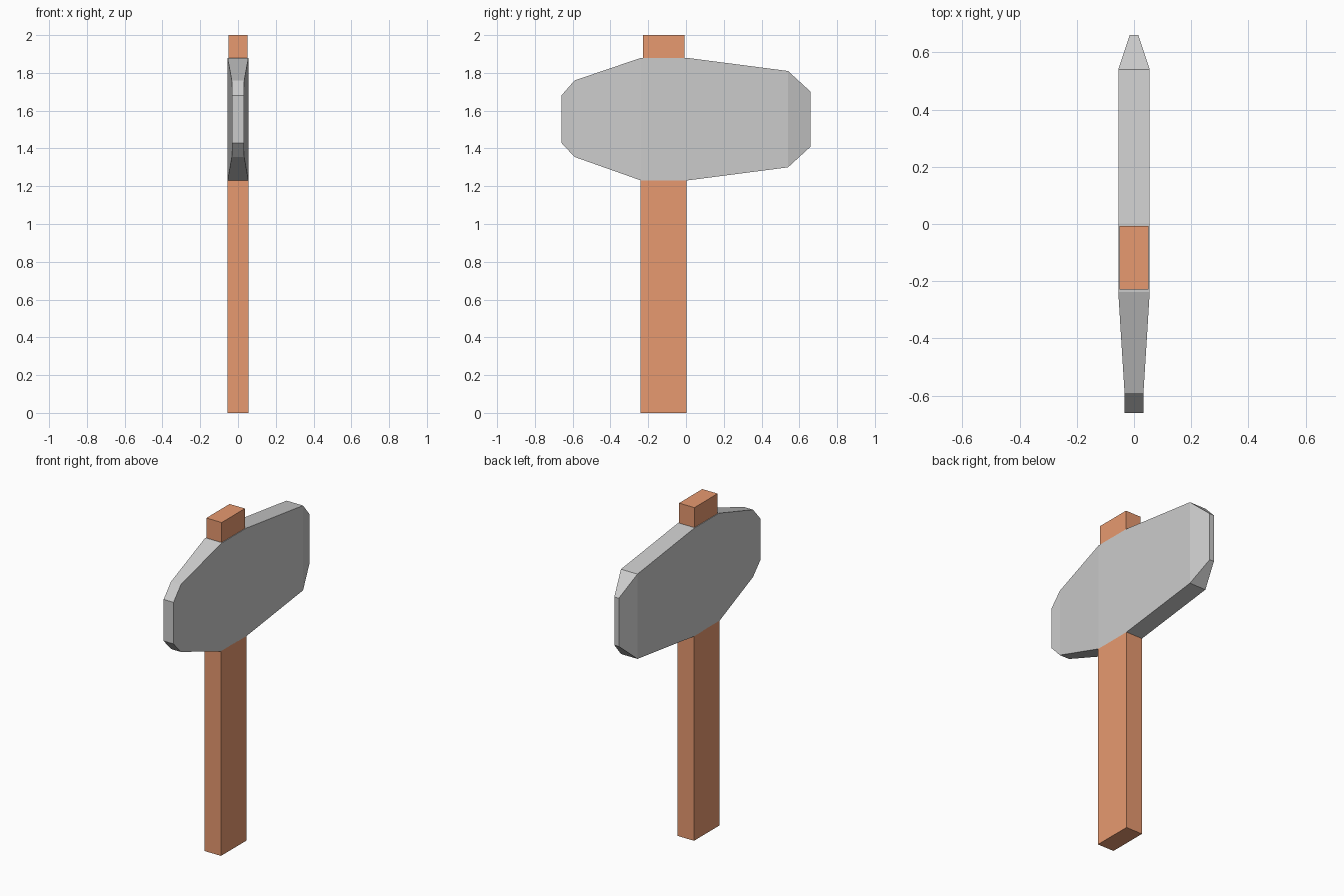
import bpy
import bmesh

if "Cube" in bpy.data.objects:
    bpy.data.objects.remove(bpy.data.objects["Cube"])


def loft(name, sections):
    """Closed solid skinned through a series of four-cornered sections."""
    bm = bmesh.new()
    rings = [[bm.verts.new(p) for p in s] for s in sections]
    for a, b in zip(rings, rings[1:]):
        for i in range(4):
            j = (i + 1) % 4
            bm.faces.new((a[i], a[j], b[j], b[i]))
    bm.faces.new(rings[0])
    bm.faces.new(rings[-1])
    bmesh.ops.recalc_face_normals(bm, faces=bm.faces[:])
    mesh = bpy.data.meshes.new(name)
    bm.to_mesh(mesh)
    bm.free()
    obj = bpy.data.objects.new(name, mesh)
    bpy.context.collection.objects.link(obj)
    return obj


def head_section(y, hx, low, high):
    return [(-hx, y, low), (hx, y, low), (hx, y, high), (-hx, y, high)]


def handle_section(z, hx, front, back):
    return [(-hx, front, z), (hx, front, z), (hx, back, z), (-hx, back, z)]


# Stone head: y, half width, bottom, top
loft("hammer_head", [head_section(*s) for s in (
    (-0.66, 0.033, 1.43, 1.68),
    (-0.59, 0.033, 1.355, 1.76),
    (-0.237, 0.055, 1.23, 1.88),
    (0.002, 0.055, 1.23, 1.88),
    (0.54, 0.055, 1.30, 1.81),
    (0.66, 0.015, 1.41, 1.70),
)])

# Wooden handle: wide shaft, shoulder under the head, narrower top end
handle = loft("handle", [handle_section(*s) for s in (
    (0.0, 0.055, -0.24, 0.002),
    (1.232, 0.055, -0.24, 0.002),
    (1.232, 0.051, -0.228, -0.007),
    (2.0, 0.051, -0.228, -0.007),
)])
wood = bpy.data.materials.new("wood")
wood.diffuse_color = (0.8, 0.32, 0.16, 1.0)
wood.use_nodes = True
wood.node_tree.nodes["Principled BSDF"].inputs["Base Color"].default_value = wood.diffuse_color
handle.data.materials.append(wood)
